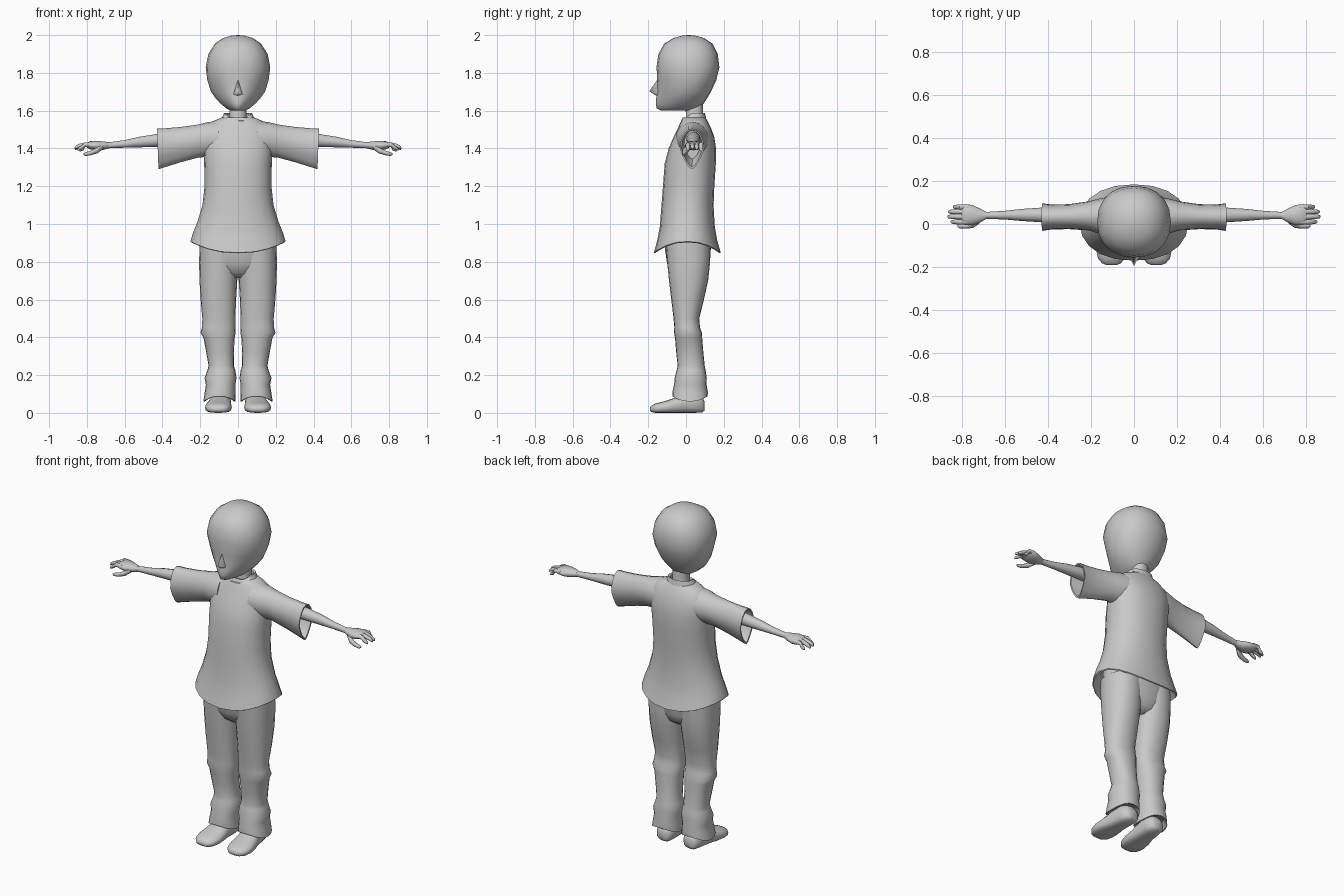
import bpy, bmesh, math
from mathutils import Vector

grey = bpy.data.materials.new("plain grey")
grey.diffuse_color = (0.588, 0.588, 0.588, 1)


def spow(v, p):
    return math.copysign(abs(v) ** p, v)


def angles(n):
    return [(math.cos(2 * math.pi * i / n), math.sin(2 * math.pi * i / n)) for i in range(n)]


def ring_z(z, rx, yf, yb, xc=0, dip=0, pinch=0, p=0.9, n=20):
    """Horizontal section; dip lowers front and back, pinch narrows the front."""
    return [Vector((xc + rx * spow(c, p) * (1 - pinch * max(0, -s)),
                    (yf + yb) / 2 + (yb - yf) / 2 * spow(s, p),
                    z - dip * s * s)) for c, s in angles(n)]


def ring_x(x, zb, zt, yf, yb, pinch=0, n=16, lean=0):
    """Section across an arm; pinch narrows the underside."""
    return [Vector((x + lean * s, (yf + yb) / 2 + (yb - yf) / 2 * c * (1 - pinch * max(0, -s)),
                    (zb + zt) / 2 + (zt - zb) / 2 * s)) for c, s in angles(n)]


def ring_y(y, xc, hw, zb, zt, n=16):
    """Section across a shoe, with a flat sole."""
    return [Vector((xc + hw * spow(c, 0.75),
                    y, zb + (zt - zb) * (0.5 + 0.5 * spow(s, 0.6 if s < 0 else 1)))) for c, s in angles(n)]


def finish(name, bm, mirror=False, angle=50):
    bmesh.ops.recalc_face_normals(bm, faces=bm.faces)
    me = bpy.data.meshes.new(name)
    bm.to_mesh(me)
    bm.free()
    me.materials.append(grey)
    ob = bpy.data.objects.new(name, me)
    bpy.context.collection.objects.link(ob)
    bpy.ops.object.select_all(action='DESELECT')
    ob.select_set(True)
    bpy.context.view_layer.objects.active = ob
    bpy.ops.object.shade_smooth_by_angle(angle=math.radians(angle))
    if mirror:
        ob.modifiers.new("Mirror", 'MIRROR').use_mirror_merge = False
    return ob


def loft(name, rings, caps=(True, True), mirror=False, angle=50):
    bm = bmesh.new()
    rows = [[bm.verts.new(v) for v in r] for r in rings]
    n = len(rows[0])
    for a, b in zip(rows, rows[1:]):
        for i in range(n):
            j = (i + 1) % n
            bm.faces.new((a[i], a[j], b[j], b[i]))
    for use, row in zip(caps, (rows[0], rows[-1])):
        if use:
            bm.faces.new(row)
    return finish(name, bm, mirror, angle)


def tube(name, pts, n=8):
    """Tapered limb from points of x, y, z, radius."""
    return loft(name, [ring_x(x, z - r, z + r, y - r, y + r, n=n) for x, y, z, r in pts], mirror=True)


# Head with a narrow chin
loft("head", [
    ring_z(1.602, 0.040, -0.135, 0.050, pinch=0.3),
    ring_z(1.612, 0.062, -0.155, 0.070, pinch=0.4),
    ring_z(1.640, 0.095, -0.160, 0.095, pinch=0.45),
    ring_z(1.665, 0.118, -0.158, 0.112, pinch=0.4),
    ring_z(1.700, 0.143, -0.152, 0.132, pinch=0.3),
    ring_z(1.760, 0.162, -0.152, 0.160, pinch=0.15),
    ring_z(1.830, 0.171, -0.156, 0.177),
    ring_z(1.900, 0.157, -0.146, 0.168),
    ring_z(1.955, 0.122, -0.115, 0.140),
    ring_z(1.985, 0.078, -0.065, 0.095),
    ring_z(1.997, 0.035, -0.020, 0.050),
    ring_z(2.000, 0.004, 0.010, 0.018)], angle=80)

# Nose
bm = bmesh.new()
top, tip, left, right, base = [bm.verts.new(v) for v in (
    (0, -0.145, 1.775), (0, -0.194, 1.703), (-0.026, -0.145, 1.685),
    (0.026, -0.145, 1.685), (0, -0.160, 1.680))]
for f in ((top, left, tip), (top, tip, right), (left, base, tip), (base, right, tip),
          (left, top, base), (top, right, base)):
    bm.faces.new(f)
finish("nose", bm, angle=70)

# Neck
loft("neck", [ring_z(1.52, 0.055, -0.01, 0.10), ring_z(1.57, 0.045, 0.0, 0.09),
              ring_z(1.66, 0.045, -0.005, 0.09)])

# Shirt body, from the folded hem up to the neck opening
shirt = [ring_z(0.95, 0.205, -0.125, 0.14),
         ring_z(0.903, 0.247, -0.165, 0.178, dip=0.058),
         ring_z(0.908, 0.252, -0.170, 0.184, dip=0.06),
         ring_z(0.955, 0.238, -0.152, 0.165, dip=0.04),
         ring_z(1.01, 0.215, -0.138, 0.152, dip=0.02),
         ring_z(1.10, 0.188, -0.130, 0.146),
         ring_z(1.20, 0.177, -0.122, 0.150),
         ring_z(1.32, 0.179, -0.113, 0.158),
         ring_z(1.40, 0.184, -0.092, 0.159),
         ring_z(1.46, 0.184, -0.066, 0.150),
         ring_z(1.51, 0.175, -0.042, 0.132),
         ring_z(1.545, 0.130, -0.026, 0.114),
         ring_z(1.565, 0.085, -0.016, 0.102),
         ring_z(1.560, 0.055, -0.006, 0.092)]
loft("shirt_body", shirt, caps=(False, True), angle=60)

# Collar, lower in front
collar = [ring_z(1.545, 0.092, -0.030, 0.110), ring_z(1.588, 0.074, -0.012, 0.100),
          ring_z(1.582, 0.062, 0.000, 0.092), ring_z(1.55, 0.060, 0.000, 0.092)]
for r in collar[1:3]:
    for v in r:
        if v.y < 0.03:
            v.z -= 0.9 * (0.03 - v.y)
loft("collar", collar, caps=(False, False))

# Sleeves, flared and hollow at the cuff
loft("sleeves", [
    ring_x(0.10, 1.36, 1.545, -0.055, 0.125),
    ring_x(0.16, 1.355, 1.54, -0.045, 0.118, 0.1),
    ring_x(0.21, 1.352, 1.527, -0.030, 0.105, 0.2),
    ring_x(0.30, 1.328, 1.514, -0.024, 0.092, 0.3),
    ring_x(0.38, 1.303, 1.507, -0.025, 0.090, 0.4),
    ring_x(0.425, 1.290, 1.505, -0.032, 0.096, 0.45, lean=0.004),
    ring_x(0.424, 1.302, 1.497, -0.024, 0.088, 0.45, lean=0.004),
    ring_x(0.33, 1.345, 1.495, -0.010, 0.078, 0.3)], mirror=True)

# Arms, palms and fingers
tube("arms", [(0.30, 0.040, 1.450, 0.040), (0.43, 0.042, 1.442, 0.034), (0.52, 0.042, 1.434, 0.028),
              (0.60, 0.041, 1.424, 0.020), (0.68, 0.040, 1.417, 0.016), (0.72, 0.040, 1.415, 0.018)], 12)
loft("palms", [
    ring_x(0.685, 1.400, 1.434, 0.024, 0.056),
    ring_x(0.715, 1.392, 1.437, 0.006, 0.072),
    ring_x(0.750, 1.390, 1.440, -0.006, 0.088),
    ring_x(0.785, 1.396, 1.438, -0.004, 0.092),
    ring_x(0.800, 1.404, 1.430, 0.004, 0.086)], mirror=True)
for name, y, reach, drop in (("index_fingers", 0.010, 0.850, 0.020), ("middle_fingers", 0.034, 0.865, 0.012),
                             ("ring_fingers", 0.057, 0.862, 0.016), ("little_fingers", 0.079, 0.840, 0.024)):
    tube(name, [(0.77, y, 1.420, 0.012), (0.81, y, 1.420, 0.0125),
                (reach - 0.02, y, 1.424 - drop, 0.011), (reach - 0.004, y, 1.416 - drop, 0.008),
                (reach, y, 1.412 - drop, 0.003)])
tube("thumbs", [(0.715, 0.018, 1.410, 0.014), (0.745, -0.002, 1.390, 0.016), (0.780, -0.010, 1.376, 0.012),
                (0.808, -0.010, 1.370, 0.010), (0.818, -0.010, 1.370, 0.004)])

# Trousers: seat, then wrinkled legs with raised cuff front and back
loft("trouser_seat", [
    ring_z(0.715, 0.060, -0.040, 0.070), ring_z(0.74, 0.130, -0.075, 0.105),
    ring_z(0.79, 0.190, -0.100, 0.122), ring_z(0.87, 0.204, -0.112, 0.132),
    ring_z(0.97, 0.195, -0.115, 0.135)], angle=80)
legs = [(0.90, -0.005, 0.203, -0.108, 0.130), (0.80, -0.002, 0.206, -0.100, 0.128),
        (0.70, 0.004, 0.204, -0.090, 0.117), (0.60, 0.010, 0.198, -0.078, 0.095),
        (0.50, 0.014, 0.189, -0.066, 0.070), (0.455, 0.014, 0.190, -0.062, 0.074),
        (0.425, 0.012, 0.198, -0.063, 0.084), (0.395, 0.018, 0.182, -0.058, 0.086),
        (0.32, 0.022, 0.168, -0.052, 0.092), (0.25, 0.022, 0.156, -0.044, 0.099),
        (0.225, 0.014, 0.162, -0.050, 0.104), (0.185, 0.008, 0.177, -0.060, 0.110),
        (0.15, 0.014, 0.170, -0.063, 0.109), (0.11, 0.014, 0.176, -0.072, 0.116)]
rings = [ring_z(z, (b - a) / 2, f, k, xc=(a + b) / 2) for z, a, b, f, k in legs]
rings += [ring_z(0.060, 0.086, -0.072, 0.114, xc=0.098, dip=-0.028),
          ring_z(0.060, 0.078, -0.064, 0.106, xc=0.098, dip=-0.028),
          ring_z(0.100, 0.065, -0.050, 0.090, xc=0.098)]
loft("trouser_legs", rings, mirror=True, angle=60)

# Shoes, heel to toe
loft("shoes", [
    ring_y(0.098, 0.088, 0.025, 0.012, 0.060),
    ring_y(0.085, 0.088, 0.045, 0.002, 0.090),
    ring_y(0.040, 0.091, 0.054, 0.0, 0.110),
    ring_y(-0.020, 0.096, 0.058, 0.0, 0.100),
    ring_y(-0.070, 0.101, 0.067, 0.0, 0.076),
    ring_y(-0.120, 0.104, 0.071, 0.0, 0.060),
    ring_y(-0.160, 0.105, 0.062, 0.0, 0.050),
    ring_y(-0.182, 0.104, 0.044, 0.004, 0.040),
    ring_y(-0.191, 0.103, 0.022, 0.012, 0.028)], mirror=True)
